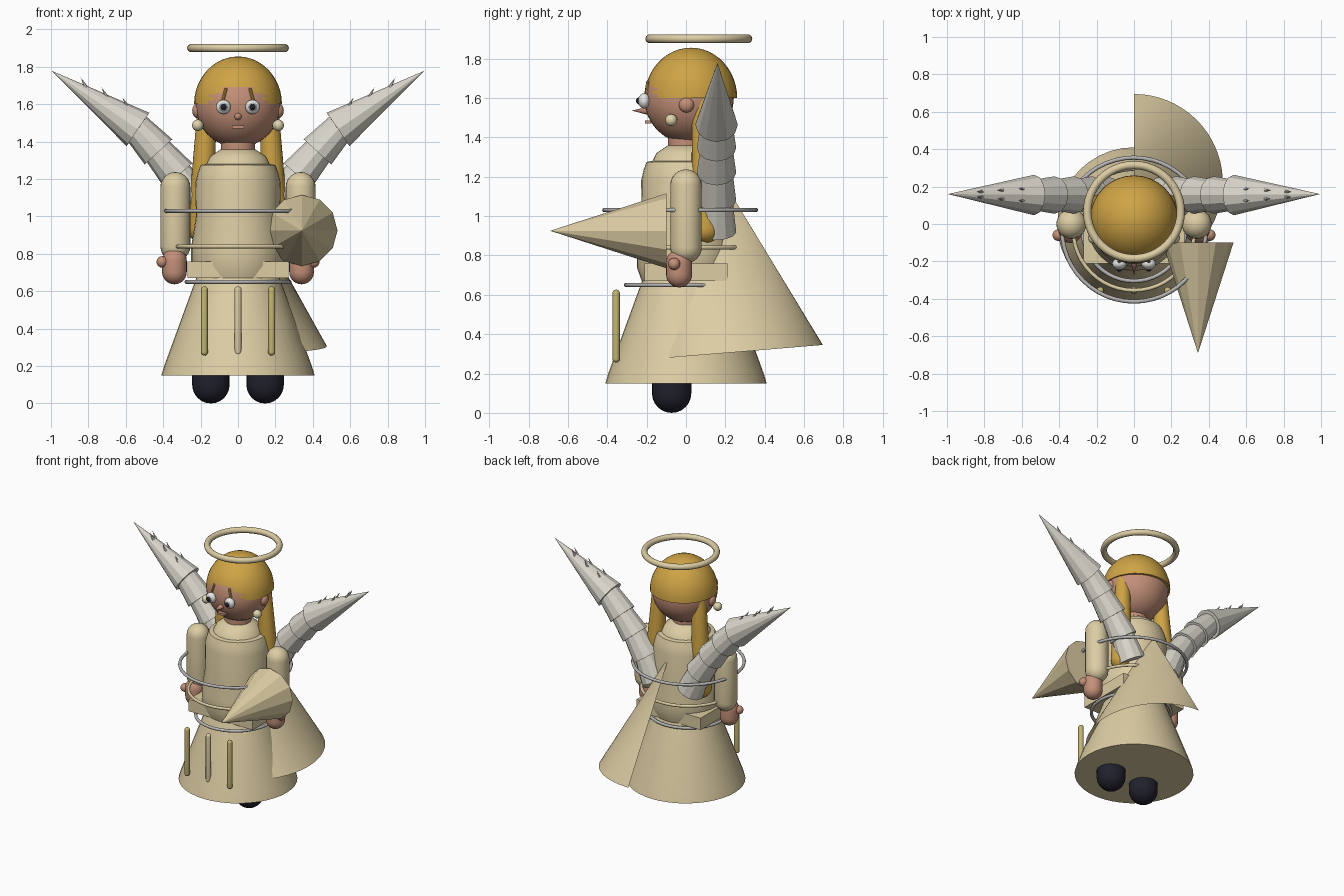
import bpy, bmesh, math
from mathutils import Vector

if "Cube" in bpy.data.objects:
    bpy.data.objects.remove(bpy.data.objects["Cube"])

def material(name, rgb):
    m = bpy.data.materials.new(name)
    m.diffuse_color = (*rgb, 1)
    m.use_nodes = True
    m.node_tree.nodes["Principled BSDF"].inputs["Base Color"].default_value = m.diffuse_color
    return m

CLOTH = material("cream_cloth", (0.72, 0.61, 0.37))
SKIN = material("skin", (0.55, 0.28, 0.19))
HAIR = material("golden_hair", (0.62, 0.37, 0.06))
FEATHER = material("pale_feather", (0.70, 0.67, 0.60))
SHOE = material("dark_navy", (0.015, 0.015, 0.026))
ROD = material("yellow_cord", (0.55, 0.46, 0.17))
SILVER = material("silver", (0.47, 0.46, 0.45))
WHITE = material("eye_white", (0.80, 0.80, 0.78))
PEARL = material("pearl", (0.74, 0.66, 0.42))


def finish(name, bm, mat, smooth=True):
    bmesh.ops.recalc_face_normals(bm, faces=bm.faces)
    me = bpy.data.meshes.new(name)
    bm.to_mesh(me)
    bm.free()
    ob = bpy.data.objects.new(name, me)
    bpy.context.collection.objects.link(ob)
    me.materials.append(mat)
    if smooth:
        bpy.ops.object.select_all(action='DESELECT')
        ob.select_set(True)
        bpy.context.view_layer.objects.active = ob
        bpy.ops.object.shade_smooth_by_angle(angle=math.radians(35))
    return ob


def lathe(name, profile, mat, loc=(0, 0, 0), axis=(0, 0, 1), segs=32, smooth=True):
    """Spin (radius, height) points round an axis; radius 0 makes a pole."""
    bm = bmesh.new()
    q = Vector((0, 0, 1)).rotation_difference(Vector(axis).normalized())
    rings = []
    for r, h in profile:
        n = 1 if r < 1e-5 else segs
        rings.append([bm.verts.new(q @ Vector((r * math.cos(i * math.tau / segs),
                      r * math.sin(i * math.tau / segs), h)) + Vector(loc)) for i in range(n)])
    for a, b in zip(rings, rings[1:]):
        for i in range(segs):
            j = (i + 1) % segs
            vs = [a[i % len(a)], a[j % len(a)], b[j % len(b)], b[i % len(b)]]
            bm.faces.new(list(dict.fromkeys(vs)))
    for ring in (rings[0], rings[-1]):
        if len(ring) > 1:
            bm.faces.new(ring)
    return finish(name, bm, mat, smooth)


def capsule(name, p, q, r1, r2, mat, segs=24):
    """Round-ended tapered bar; p and q are the end-sphere centres."""
    d = Vector(q) - Vector(p)
    arc = [i * math.pi / 12 for i in range(7)]
    prof = [(r1 * math.sin(a), -r1 * math.cos(a)) for a in arc]
    prof += [(r2 * math.cos(a), d.length + r2 * math.sin(a)) for a in arc]
    return lathe(name, prof, mat, p, d, segs)


def ball(name, loc, size, mat, segs=24):
    bm = bmesh.new()
    bmesh.ops.create_uvsphere(bm, u_segments=segs, v_segments=segs // 2, radius=1)
    bmesh.ops.scale(bm, vec=size, verts=bm.verts)
    bmesh.ops.translate(bm, vec=loc, verts=bm.verts)
    return finish(name, bm, mat)


def box(name, loc, size, mat):
    bm = bmesh.new()
    bmesh.ops.create_cube(bm, size=1)
    bmesh.ops.scale(bm, vec=size, verts=bm.verts)
    bmesh.ops.translate(bm, vec=loc, verts=bm.verts)
    return finish(name, bm, mat, False)


def ring(name, loc, R, r, mat):
    bpy.ops.mesh.primitive_torus_add(location=loc, major_radius=R, minor_radius=r,
                                     major_segments=48, minor_segments=10)
    ob = bpy.context.object
    ob.name = name
    ob.data.materials.append(mat)
    bpy.ops.object.shade_smooth()


# Dress: skirt, bodice with sloping shoulders, square belt
lathe("skirt", [(0.41, 0.15), (0.395, 0.2), (0.205, 0.72)], CLOTH, segs=40)
lathe("bodice", [(0.225, 0.67), (0.25, 0.74), (0.25, 0.84), (0.225, 1.0), (0.228, 1.18),
                 (0.215, 1.235), (0.2, 1.275), (0.17, 1.28), (0.15, 1.32), (0.09, 1.36)], CLOTH)
box("belt", (0, 0, 0.715), (0.54, 0.42, 0.09), CLOTH)

# Cape: open part-cone behind the right side, with a slightly tilted hem
bm = bmesh.new()
apex = bm.verts.new((0, 0.2, 1.16))
hem = []
for i in range(25):
    a = math.radians(-41 + 131 * i / 24)
    y = 0.22 + 0.475 * math.sin(a)
    hem.append(bm.verts.new((0.475 * math.cos(a), y, 0.28 + 0.083 * (y + 0.09))))
for a, b in zip(hem, hem[1:]):
    bm.faces.new((apex, a, b))
finish("cape", bm, CLOTH)

# Horn held forward on the right
lathe("horn", [(0.19, 0), (0, 0.59)], CLOTH, (0.342, -0.1, 0.925), (0, -1, 0), 12, False)

# Hoops round the body and halo
ring("upper_hoop", (0, -0.03, 1.03), 0.385, 0.011, SILVER)
ring("middle_hoop", (0, -0.03, 0.84), 0.325, 0.011, CLOTH)
ring("lower_hoop", (0, -0.03, 0.65), 0.275, 0.011, SILVER)
ring("halo", (0, 0.065, 1.9), 0.25, 0.022, CLOTH)

# Cords hanging before the skirt
for x, mat in ((-0.18, ROD), (0, CLOTH), (0.18, ROD)):
    capsule("skirt_cord", (x, -0.355, 0.275), (x, -0.355, 0.607), 0.019, 0.019, mat, 12)

# Head, hair cap and face centre
lathe("neck", [(0.092, 1.33), (0.092, 1.43)], SKIN)
ball("head", (0, 0.015, 1.6), (0.228, 0.228, 0.232), SKIN, 32)
dome = [(0.235 * math.cos(i * math.pi / 24), 0.255 * math.sin(i * math.pi / 24)) for i in range(12)]
lathe("hair_cap", dome + [(0, 0.255)], HAIR, (0, 0.025, 1.6))
lathe("nose", [(0.022, 0), (0, 0.085)], SKIN, (0, -0.19, 1.535), (0, -1, 0), 12)
box("mouth", (0, -0.192, 1.478), (0.065, 0.03, 0.016), SKIN)

# Paired parts
for s in (-1, 1):
    capsule("shoe", (s * 0.145, -0.073, 0.1), (s * 0.145, -0.073, 0.25), 0.1, 0.1, SHOE)
    capsule("arm", (s * 0.335, 0, 0.84), (s * 0.335, 0, 1.157), 0.08, 0.08, CLOTH)
    capsule("hand", (s * 0.34, -0.035, 0.703), (s * 0.34, -0.035, 0.765), 0.066, 0.066, SKIN)
    ball("thumb", (s * 0.405, -0.06, 0.757), (0.031,) * 3, SKIN, 16)
    ball("ear", (s * 0.215, 0.003, 1.565), (0.03, 0.04, 0.04), SKIN, 16)
    ball("earring", (s * 0.215, -0.075, 1.487), (0.031,) * 3, PEARL, 16)
    ball("eye", (s * 0.078, -0.212, 1.585), (0.039, 0.03, 0.039), WHITE, 20)
    ball("iris", (s * 0.078, -0.229, 1.585), (0.026, 0.018, 0.026), SILVER, 16)
    ball("pupil", (s * 0.078, -0.24, 1.585), (0.017, 0.014, 0.017), SHOE, 16)
    capsule("eyebrow", (s * 0.08, -0.2, 1.625), (s * 0.065, -0.195, 1.68), 0.008, 0.008, HAIR, 8)
    capsule("long_hair", (s * 0.165, 0.08, 1.6), (s * 0.2, 0.1, 0.935), 0.05, 0.072, HAIR)

    # Wing: overlapping tapered sleeves ending in a long point
    path = [Vector((s * x, 0.155, z)) for x, z in
            ((0.15, 0.92), (0.225, 1.08), (0.32, 1.22), (0.425, 1.345), (0.535, 1.465))]
    for a, b in zip(path, path[1:]):
        d = b - a
        lathe("wing_sleeve", [(0.1, 0), (0.08, d.length * 1.12)], FEATHER, a, d, 12, False)
    tip = Vector((s * 0.995, 0.16, 1.778))
    d = tip - path[-1]
    lathe("wing_tip", [(0.108, 0), (0, d.length)], FEATHER, path[-1], d, 12, False)
    # Small quills along the upper edge
    up = Vector((-s * d.z, 0, abs(d.x))).normalized()
    for t in (0.2, 0.42, 0.64):
        for side in (-0.04, 0.04):
            base = path[-1] + d * t + up * 0.085 * (1 - t) + Vector((0, side * (1 - t), 0))
            lathe("quill", [(0.01, 0), (0, 0.06)], FEATHER, base, d.normalized() + up * 0.5, 6, False)
